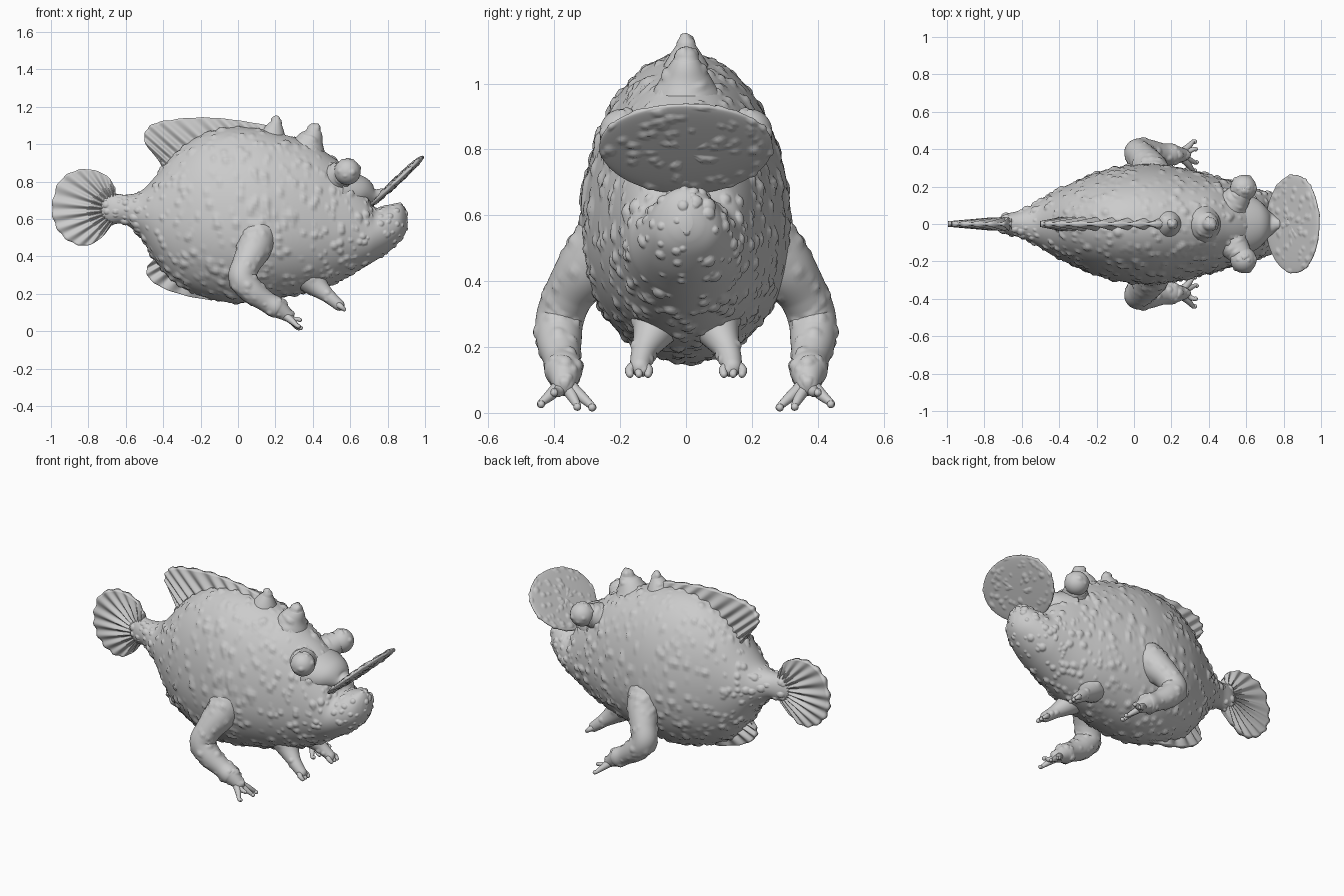
import bpy, bmesh, math, random
from mathutils import Vector, kdtree

if "Cube" in bpy.data.objects:
    bpy.data.objects.remove(bpy.data.objects["Cube"])

random.seed(4)


def spline(pts, n):
    """Catmull-Rom resampling of tuples of any length to n samples."""
    out, last = [], len(pts) - 1
    for i in range(n):
        f = i / (n - 1) * last
        k = min(int(f), last - 1)
        t = f - k
        a, b, c, d = (pts[max(0, min(last, k + o))] for o in (-1, 0, 1, 2))
        out.append([0.5 * (2 * q + (r - p) * t + (2 * p - 5 * q + 4 * r - s) * t * t
                           + (3 * q - p - 3 * r + s) * t ** 3)
                    for p, q, r, s in zip(a, b, c, d)])
    return out


def finish(bm, name, mirror=False):
    bmesh.ops.recalc_face_normals(bm, faces=bm.faces)
    me = bpy.data.meshes.new(name)
    bm.to_mesh(me)
    bm.free()
    me.shade_smooth()
    ob = bpy.data.objects.new(name, me)
    bpy.context.collection.objects.link(ob)
    if mirror:
        mod = ob.modifiers.new("Mirror", 'MIRROR')
        mod.use_axis = (False, True, False)
        mod.use_mirror_merge = False
    return ob


def loft(bm, rings):
    """Skin closed rings of equal length and cap both ends."""
    vs = [[bm.verts.new(p) for p in r] for r in rings]
    n = len(rings[0])
    for a, b in zip(vs, vs[1:]):
        for i in range(n):
            bm.faces.new((a[i], a[(i + 1) % n], b[(i + 1) % n], b[i]))
    bm.faces.new(vs[0])
    bm.faces.new(vs[-1])


def tube(bm, pts, steps=30, sides=28):
    """Round limb through (x, y, z, radius) points with a rounded tip."""
    path = spline(pts, steps)
    c = [Vector(p[:3]) for p in path]
    r = [p[3] for p in path]
    d = (c[-1] - c[-2]).normalized()
    end, re = c[-1].copy(), r[-1]
    for off, k in ((0.35, 0.93), (0.65, 0.74), (0.88, 0.45), (0.98, 0.15)):
        c.append(end + d * re * off)
        r.append(re * k)
    t0 = (c[1] - c[0]).normalized()
    nrm = t0.orthogonal().normalized()
    rings = []
    for i in range(len(c)):
        t = (c[min(i + 1, len(c) - 1)] - c[max(i - 1, 0)]).normalized()
        nrm = t0.rotation_difference(t) @ nrm
        t0, side = t, t.cross(nrm)
        rings.append([c[i] + (nrm * math.cos(a) + side * math.sin(a)) * r[i]
                      for a in (j * math.tau / sides for j in range(sides))])
    loft(bm, rings)


def warts(ob, count, rmin, rmax, height=0.5):
    """Raise randomly scattered round bumps on the surface."""
    me = ob.data
    kd = kdtree.KDTree(len(me.vertices))
    for v in me.vertices:
        kd.insert(v.co, v.index)
    kd.balance()
    lift = [0.0] * len(me.vertices)
    nor = [v.normal.copy() for v in me.vertices]
    for f in random.choices(me.polygons, [p.area for p in me.polygons], k=count):
        r = rmin + (rmax - rmin) * random.random() ** 2
        for co, i, d in kd.find_range(f.center, r):
            lift[i] = max(lift[i], r * height * math.sqrt(1 - (d / r) ** 2))
    for v in me.vertices:
        v.co += nor[v.index] * lift[v.index]


def fin(name, root, rim, thick, ribs, n=120, m=14):
    """Thin ribbed sheet in the xz plane between a root and a rim curve."""
    bm = bmesh.new()
    rings = []
    for i, (a, b) in enumerate(zip(spline(root, n), spline(rim, n))):
        w = math.cos(i / (n - 1) * math.tau * ribs)
        one, two = [], []
        for j in range(m + 1):
            s = j / m
            h = thick * (1 - 0.65 * s) * (1 + 0.4 * w * min(1, s * 4))
            e = s * (1 + 0.012 * w)
            x, z = (a[k] + (b[k] - a[k]) * e for k in (0, 1))
            one.append((x, h, z))
            two.append((x, -h, z))
        rings.append(one + two[::-1])
    loft(bm, rings)
    return finish(bm, name)


# Body and lower jaw: x, top, widest height, bottom, half width
profile = [(-.73, .70, .65, .60, .03), (-.68, .735, .65, .575, .055), (-.60, .73, .65, .57, .075),
           (-.52, .75, .63, .50, .115), (-.44, .83, .61, .37, .165), (-.34, .95, .59, .26, .215),
           (-.20, 1.05, .57, .19, .275), (-.05, 1.09, .55, .155, .31), (.10, 1.085, .54, .16, .32),
           (.25, 1.05, .54, .185, .30), (.40, 1.0, .54, .215, .265), (.50, .935, .54, .25, .235),
           (.60, .86, .54, .30, .205), (.68, .77, .52, .345, .18), (.73, .665, .52, .375, .165),
           (.80, .675, .54, .42, .135), (.86, .685, .56, .475, .10), (.89, .66, .575, .515, .06),
           (.905, .61, .58, .55, .02)]
bm = bmesh.new()
rings = []
for x, top, mid, bot, w in spline(profile, 250):
    ring = []
    for j in range(180):
        a = j * math.tau / 180
        s = math.sin(a)
        ring.append((x, w * math.cos(a), mid + s * ((top - mid) if s > 0 else (mid - bot))))
    rings.append(ring)
loft(bm, rings)
warts(finish(bm, "body"), 1000, .009, .023, .55)

# Two knobs on the forehead
bm = bmesh.new()
tube(bm, [(.17, 0, .98, .10), (.19, 0, 1.06, .065), (.205, 0, 1.115, .03)])
tube(bm, [(.35, 0, .90, .14), (.38, 0, 1.0, .085), (.40, 0, 1.05, .055), (.405, 0, 1.075, .038)])
warts(finish(bm, "forehead_knobs"), 40, .012, .022)

# Upper lip: tilted rounded plate
bm = bmesh.new()
bmesh.ops.create_uvsphere(bm, u_segments=120, v_segments=70, radius=1)
tilt = math.radians(43.5)
for v in bm.verts:
    u, y, h = v.co
    y *= .262 * (1 + .06 * u)
    h = math.copysign(abs(h) ** .6, h) * .017
    u *= .195
    v.co = (.848 + u * math.cos(tilt) - h * math.sin(tilt), y,
            .802 + u * math.sin(tilt) + h * math.cos(tilt))
warts(finish(bm, "upper_lip"), 130, .010, .018, .4)

# Snout bridge joining the head and upper lip
bm = bmesh.new()
tube(bm, [(.56, 0, .74, .13), (.66, 0, .735, .095), (.73, 0, .725, .045), (.77, 0, .745, .02)])
bridge = finish(bm, "snout_bridge")
bridge.scale.y = 1.4

# Bulging eyes on short stalks
bm = bmesh.new()
tube(bm, [(.50, .07, .80, .10), (.545, .13, .83, .075), (.575, .17, .85, .06)])
warts(finish(bm, "eye_stalks", True), 25, .012, .02)
bm = bmesh.new()
bmesh.ops.create_uvsphere(bm, u_segments=48, v_segments=32, radius=.07)
bmesh.ops.translate(bm, verts=bm.verts, vec=(.585, .192, .853))
warts(finish(bm, "eyes", True), 14, .01, .016, .4)

# Walking arms with splayed fingers
bm = bmesh.new()
tube(bm, [(.11, .24, .52, .10), (.085, .30, .44, .092), (.045, .355, .36, .076),
          (.022, .383, .285, .073), (.075, .385, .215, .068), (.15, .376, .16, .056),
          (.20, .372, .13, .058), (.225, .37, .115, .05), (.265, .37, .085, .034)], 80, 44)
warts(finish(bm, "arms", True), 80, .010, .022, .4)
bm = bmesh.new()
for x, y, z in ((.325, .285, .02), (.335, .33, .022), (.33, .40, .065), (.325, .44, .03)):
    tube(bm, [(.24, .37, .095, .024), (.29, .37 + (y - .37) * .6, .045 + z * .3, .017),
              (x - .01, y, z, .011), (x, y, z - .004, .012)], 20, 14)
finish(bm, "fingers", True)

# Small belly legs with toes
bm = bmesh.new()
tube(bm, [(.38, .08, .29, .09), (.43, .105, .235, .058), (.475, .125, .195, .04),
          (.51, .135, .165, .034), (.54, .14, .14, .03)], 40, 32)
warts(finish(bm, "belly_legs", True), 20, .010, .017, .4)
bm = bmesh.new()
for y in (.115, .143, .17):
    tube(bm, [(.525, .14, .15, .02), (.55, y, .132, .015), (.568, y, .117, .011)], 12, 12)
finish(bm, "toes", True)

# Tail fan
fin("tail_fin",
    [(-.655, .70), (-.675, .695), (-.69, .67), (-.69, .65), (-.69, .63), (-.675, .61), (-.655, .595)],
    [(-.655, .765), (-.70, .83), (-.79, .865), (-.88, .855), (-.955, .80), (-.99, .70), (-.99, .61),
     (-.955, .53), (-.89, .475), (-.81, .458), (-.73, .50), (-.67, .575)], .03, 13, 200, 20)

# Dorsal fin and anal fin
fin("dorsal_fin",
    [(-.40, .84), (-.36, .88), (-.30, .93), (-.2, .99), (-.05, 1.04), (.1, 1.05), (.2, 1.02)],
    [(-.41, .92), (-.485, .985), (-.50, 1.05), (-.46, 1.105), (-.36, 1.13), (-.2, 1.143),
     (-.06, 1.135), (.08, 1.115), (.21, 1.09)], .032, 11, 160)
fin("anal_fin",
    [(-.43, .43), (-.40, .38), (-.36, .33), (-.28, .27), (-.15, .21)],
    [(-.45, .38), (-.485, .345), (-.48, .29), (-.41, .235), (-.28, .19), (-.14, .165)], .035, 6)
